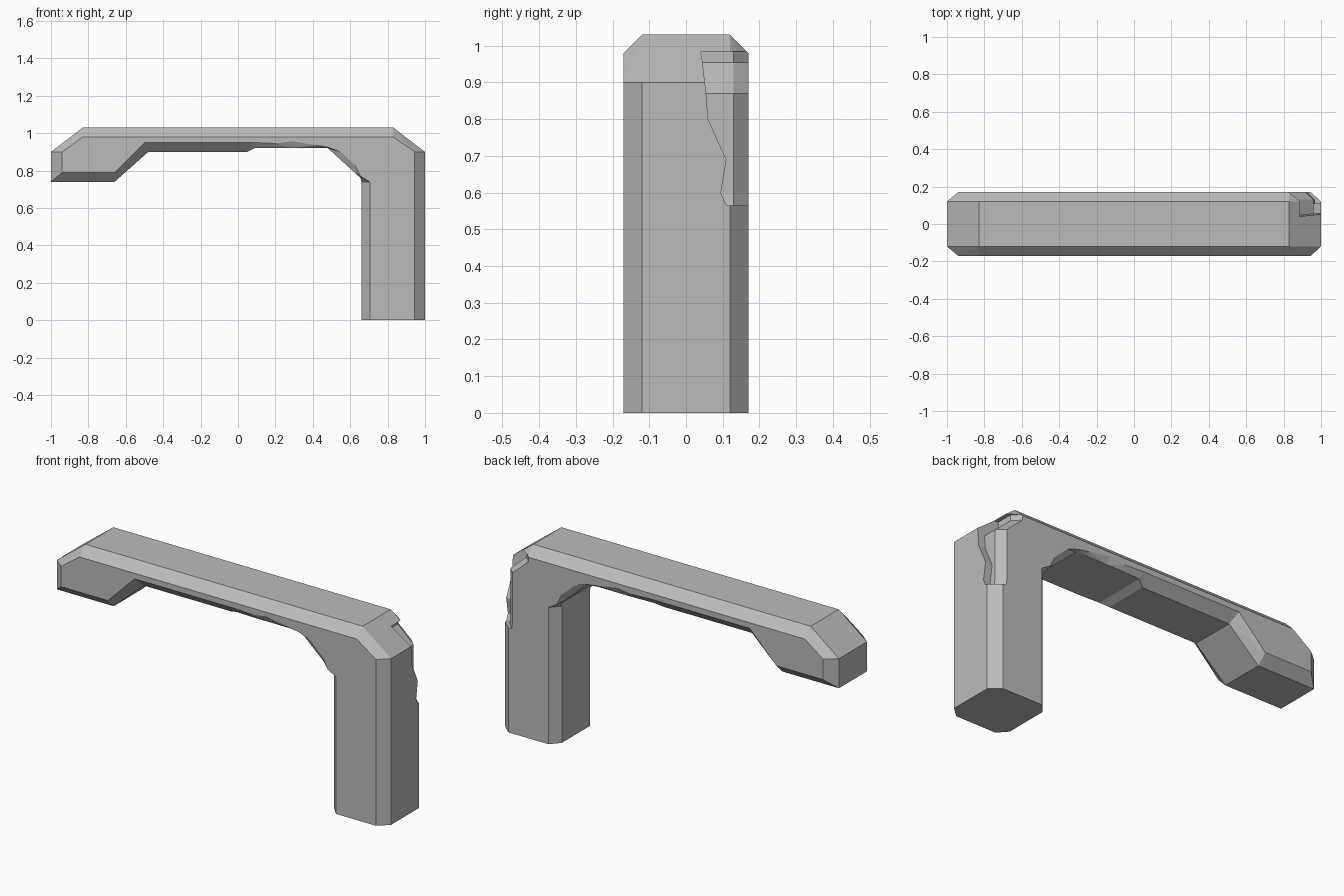
import bpy

if "Cube" in bpy.data.objects:
    bpy.data.objects.remove(bpy.data.objects["Cube"])

stone = bpy.data.materials.new("grey stone")
stone.diffuse_color = (0.5, 0.5, 0.5, 1)
stone.use_nodes = True
stone.node_tree.nodes["Principled BSDF"].inputs["Base Color"].default_value = stone.diffuse_color


def make_object(name, verts, faces):
    mesh = bpy.data.meshes.new(name)
    mesh.from_pydata(verts, [], faces)
    obj = bpy.data.objects.new(name, mesh)
    bpy.context.collection.objects.link(obj)
    mesh.materials.append(stone)
    return obj


def loft(name, rings):
    """Join equal rings of points and cap both ends."""
    n = len(rings[0])
    verts = [p for ring in rings for p in ring]
    faces = [list(range(n))[::-1], list(range(n * (len(rings) - 1), n * len(rings)))]
    for r in range(len(rings) - 1):
        for i in range(n):
            j = (i + 1) % n
            faces.append((r * n + i, r * n + j, (r + 1) * n + j, (r + 1) * n + i))
    return make_object(name, verts, faces)


# Arch outline: rim x, rim z, rim half depth, side face x, side face z
outline = [
    (-1, .74, .12, -.94, .79), (-1, .90, .12, -.94, .90),
    (-.83, 1.03, .12, -.83, .98), (.83, 1.03, .12, .83, .98),
    (1, .90, .12, .945, .90), (1, 0, .12, .945, 0),
    (.66, 0, .12, .705, 0), (.66, .74, .12, .705, .74),
    # broken inner corner and underside
    (.655, .762, .14, .655, .77), (.62, .793, .15, .625, .83),
    (.55, .856, .15, .55, .90), (.48, .92, .15, .48, .925),
    (.42, .92, .15, .42, .935), (.29, .92, .15, .29, .957),
    (.20, .92, .15, .20, .945), (.09, .92, .145, .10, .95),
    (.05, .90, .12, .08, .95),
    # intact underside
    (-.48, .90, .12, -.50, .95), (-.66, .74, .12, -.66, .79),
]
arch = loft("arch", [
    [(xi, -.17, zi) for x, z, y, xi, zi in outline],
    [(x, -y, z) for x, z, y, xi, zi in outline],
    [(x, y, z) for x, z, y, xi, zi in outline],
    [(xi, .17, zi) for x, z, y, xi, zi in outline],
])

# Chipped back corner: height, left edge y, depth x
chip_rows = [(.565, .11, .965), (.60, .095, .96), (.69, .11, .96),
             (.80, .06, .96), (.87, .055, .96), (.955, .045, .865),
             (.985, .04, .865)]
cutter = loft("chip_cutter", [
    [(1.1, yl, z), (x, yl, z), (x, .13, z), (x - .07, .20, z), (1.1, .20, z)]
    for z, yl, x in chip_rows])


def recalc(obj):
    import bmesh
    bm = bmesh.new()
    bm.from_mesh(obj.data)
    bmesh.ops.triangulate(bm, faces=bm.faces[:])
    bmesh.ops.recalc_face_normals(bm, faces=bm.faces[:])
    bm.to_mesh(obj.data)
    bm.free()


for obj in (arch, cutter):
    recalc(obj)
cutter.hide_render = True
cutter.hide_viewport = True
cut = arch.modifiers.new("chip", 'BOOLEAN')
cut.operation = 'DIFFERENCE'
cut.object = cutter
cut.solver = 'EXACT'
